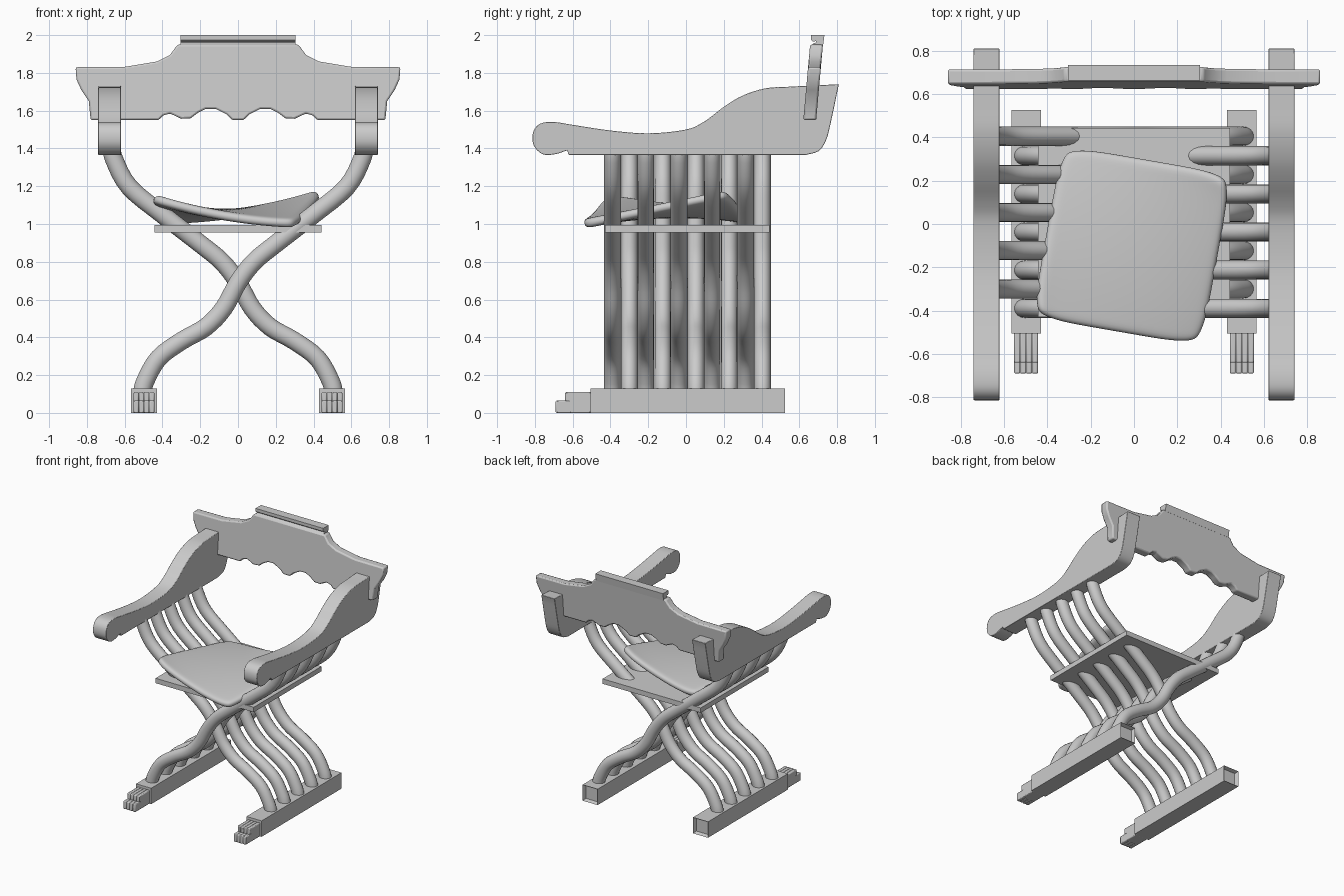
import bpy, bmesh, math
from mathutils import Vector

if "Cube" in bpy.data.objects:
    bpy.data.objects.remove(bpy.data.objects["Cube"])


def finish(name, bm, bevel=0.0, angle=35):
    bmesh.ops.recalc_face_normals(bm, faces=bm.faces)
    me = bpy.data.meshes.new(name)
    bm.to_mesh(me)
    bm.free()
    ob = bpy.data.objects.new(name, me)
    bpy.context.collection.objects.link(ob)
    bpy.ops.object.select_all(action='DESELECT')
    ob.select_set(True)
    bpy.context.view_layer.objects.active = ob
    bpy.ops.object.shade_smooth_by_angle(angle=math.radians(angle))
    if bevel:
        m = ob.modifiers.new("Bevel", 'BEVEL')
        m.width, m.segments = bevel, 2
        m.limit_method, m.angle_limit = 'ANGLE', math.radians(40)
    return ob


def spline(pts, steps=4):
    """Catmull-Rom curve through 2D points."""
    p = [Vector(q) for q in pts]
    p = [2 * p[0] - p[1]] + p + [2 * p[-1] - p[-2]]
    out = []
    for a, b, c, d in zip(p, p[1:], p[2:], p[3:]):
        for i in range(steps):
            t = i / steps
            out.append(0.5 * (2 * b + (c - a) * t + (2 * a - 5 * b + 4 * c - d) * t * t
                              + (3 * b - a - 3 * c + d) * t ** 3))
    return out + [p[-2]]


def prism(name, pts, place, lo, hi, bevel=0.0):
    """Extrude a 2D outline; place(u, v, w) maps it into space."""
    bm = bmesh.new()
    a = [bm.verts.new(place(u, v, lo)) for u, v in pts]
    b = [bm.verts.new(place(u, v, hi)) for u, v in pts]
    n = len(pts)
    bm.faces.new(a)
    bm.faces.new(b)
    for i in range(n):
        bm.faces.new((a[i], a[(i + 1) % n], b[(i + 1) % n], b[i]))
    return finish(name, bm, bevel)


def box(bm, x0, x1, y0, y1, z0, z1):
    vs = bmesh.ops.create_cube(bm, size=1)['verts']
    for v in vs:
        v.co = ((x0 + x1) / 2 + v.co.x * (x1 - x0), (y0 + y1) / 2 + v.co.y * (y1 - y0),
                (z0 + z1) / 2 + v.co.z * (z1 - z0))
    return vs


# Interleaved S-shaped slats
PATH = spline([(0.67, 1.41), (0.655, 1.34), (0.575, 1.195), (0.40, 1.05), (0.2, 0.895),
               (0.085, 0.8), (0, 0.69), (-0.075, 0.555), (-0.17, 0.455), (-0.30, 0.38),
               (-0.42, 0.29), (-0.49, 0.17), (-0.51, 0.10)])


def slat(name, side, y, sides=16):
    bm = bmesh.new()
    rings = []
    for i, p in enumerate(PATH):
        t = (PATH[min(i + 1, len(PATH) - 1)] - PATH[max(i - 1, 0)]).normalized()
        ring = []
        for k in range(sides):
            a = 2 * math.pi * k / sides
            c, s = 0.048 * math.cos(a), 0.044 * math.sin(a)
            ring.append(bm.verts.new((side * (p.x - t.y * c), y + s, p.y + t.x * c)))
        rings.append(ring)
    for r, q in zip(rings, rings[1:]):
        for k in range(sides):
            j = (k + 1) % sides
            bm.faces.new((r[k], r[j], q[j], q[k]))
    bm.faces.new(rings[0])
    bm.faces.new(rings[-1])
    finish(name, bm, angle=50)


for i in range(5):
    slat(f"slat_left_{i}", -1, 0.405 - 0.176 * i)
    slat(f"slat_right_{i}", 1, 0.315 - 0.176 * i)

# Arm outline in y, z
arm = spline([(-0.63, 1.39), (-0.69, 1.37), (-0.76, 1.37), (-0.808, 1.42), (-0.808, 1.49),
              (-0.77, 1.532), (-0.7, 1.54), (-0.6, 1.525), (-0.4, 1.495), (-0.2, 1.48), (0, 1.5),
              (0.1, 1.545), (0.2, 1.62), (0.3, 1.68), (0.42, 1.718), (0.55, 1.727), (0.81, 1.74)])
arm += spline([(0.808, 1.735), (0.765, 1.53), (0.74, 1.44), (0.70, 1.385), (0.63, 1.365)])
arm.append(Vector((-0.62, 1.365)))

for side, label in ((-1, "left"), (1, "right")):
    prism(f"arm_{label}", arm, lambda u, v, w: (side * w, u, v), 0.62, 0.74, 0.01)

    # Foot runner with a recessed back end
    bm = bmesh.new()
    cx = side * 0.498
    box(bm, cx - 0.068, cx + 0.068, -0.505, 0.525, 0, 0.13)
    bm.faces.ensure_lookup_table()
    back = max(bm.faces, key=lambda f: f.calc_center_median().y)
    bmesh.ops.inset_region(bm, faces=[back], thickness=0.014)
    for v in back.verts:
        v.co.y -= 0.03
    finish(f"foot_runner_{label}", bm)

    # Carved toes in two tiers
    bm = bmesh.new()
    box(bm, cx - 0.055, cx + 0.055, -0.62, -0.5, 0, 0.105)
    for k in range(4):
        x = cx + (k - 1.5) * 0.0275
        box(bm, x - 0.0137, x + 0.0137, -0.64, -0.5, 0.06, 0.11)
        box(bm, x - 0.0137, x + 0.0137, -0.69, -0.5, 0, 0.065)
    finish(f"toes_{label}", bm, 0.006)

# Seat board
bm = bmesh.new()
box(bm, -0.443, 0.443, -0.43, 0.443, 0.955, 0.995)
finish("seat_board", bm)

# Leaning back panel with scalloped lower edge
half = [(0.03, 1.55), (0.06, 1.58), (0.12, 1.61), (0.17, 1.61), (0.21, 1.59), (0.25, 1.56),
        (0.3, 1.557), (0.36, 1.585), (0.395, 1.575), (0.42, 1.55), (0.78, 1.55), (0.79, 1.65),
        (0.83, 1.71), (0.855, 1.765), (0.86, 1.83), (0.6, 1.832), (0.43, 1.86), (0.36, 1.895),
        (0.32, 1.95)]
outline = half + [(-x, z) for x, z in reversed(half)]
prism("back_panel", outline, lambda u, v, w: (u, 0.655 + (v - 1.55) * 0.09 + w, v),
      -0.034, 0.034, 0.01)

# Moulded crest rail with a groove on the front
crest = [(0.657, 1.94), (0.672, 1.955), (0.688, 1.96), (0.688, 1.968), (0.672, 1.966),
         (0.662, 1.975), (0.662, 2.0), (0.733, 2.0), (0.725, 1.94)]
prism("crest_rail", crest, lambda u, v, w: (w, u, v), -0.305, 0.305)

# Askew, sagging cushion
bm = bmesh.new()
N = 14
bmesh.ops.create_grid(bm, x_segments=N, y_segments=N, size=1)
for v in bm.verts:
    u, w = v.co.x, v.co.y
    z = 1.085 - 0.07 * u * w * -1 + 0.012 * w - 0.025 * (1 - u * u)
    x = 0.395 * u * (1.01 - 0.07 * w ** 6)
    y = 0.40 * w * (1.01 - 0.07 * u ** 6)
    a = math.radians(-10)
    v.co = (-0.01 + x * math.cos(a) - y * math.sin(a),
            -0.10 + x * math.sin(a) + y * math.cos(a), z)
cushion = finish("cushion", bm, angle=180)
m = cushion.modifiers.new("Thickness", 'SOLIDIFY')
m.thickness, m.offset = 0.05, -0.2
m = cushion.modifiers.new("Smooth", 'SUBSURF')
m.levels = m.render_levels = 2
